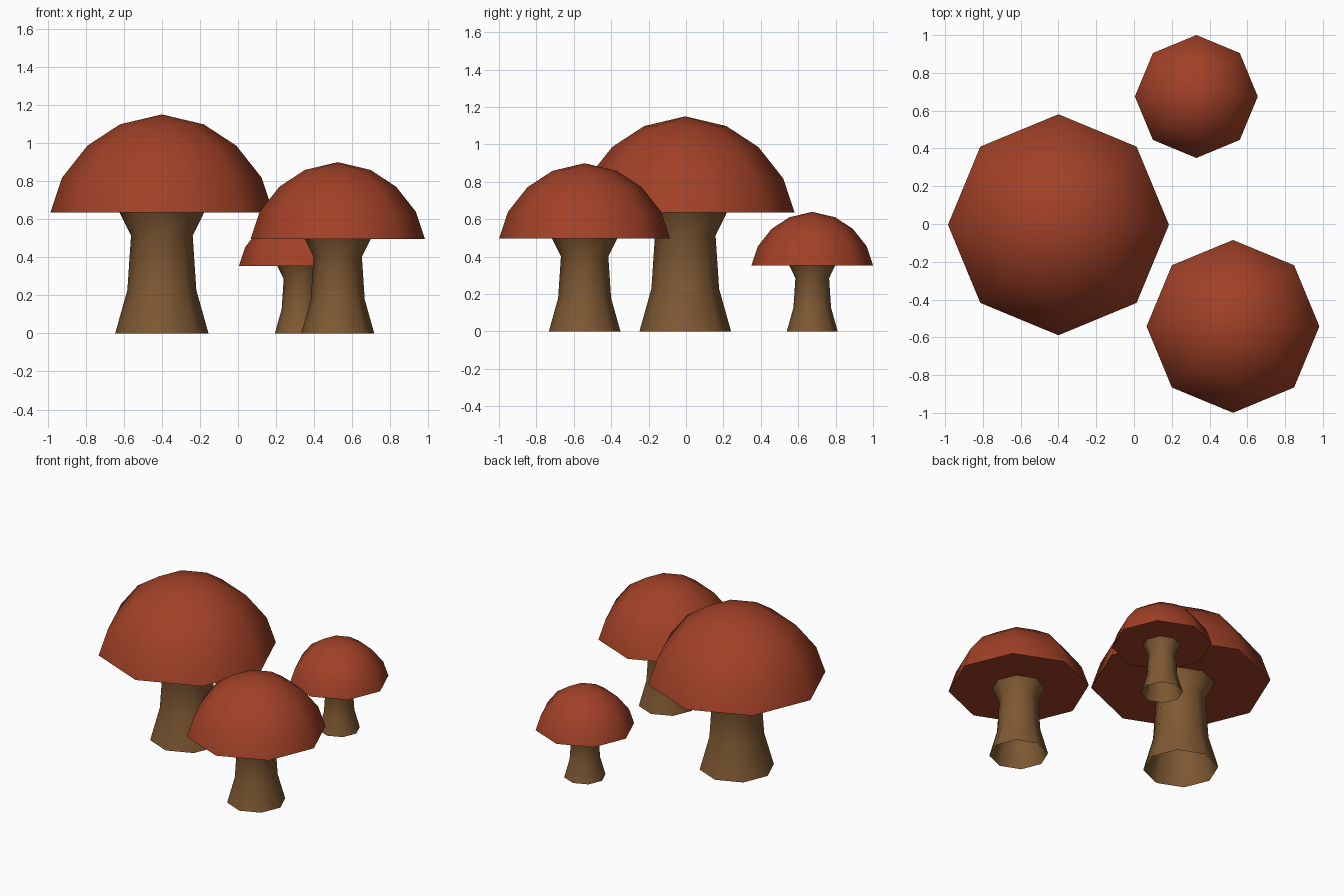
import bpy, bmesh, math

if "Cube" in bpy.data.objects:
    bpy.data.objects.remove(bpy.data.objects["Cube"])

SIDES = 8


def material(name, colour):
    m = bpy.data.materials.new(name)
    m.diffuse_color = (*colour, 1.0)
    m.use_nodes = True
    m.node_tree.nodes["Principled BSDF"].inputs["Base Color"].default_value = m.diffuse_color
    return m


cap_red = material("cap_red", (0.36, 0.053, 0.020))
stalk_brown = material("stalk_brown", (0.21, 0.100, 0.033))

# (radius, height) profiles of the largest mushroom
STALK = [(0.245, 0.0), (0.181, 0.228), (0.162, 0.513), (0.222, 0.635)]
CAP = [(0.585, 0.635), (0.524, 0.818), (0.391, 0.986), (0.220, 1.098)]
CAP_TOP = 1.15


def lathe(name, profile, mat, origin, scale, apex=None, floor=False):
    """Turn a profile into a smooth eight-sided shell."""
    bm = bmesh.new()
    rings = []
    for r, z in profile:
        rings.append([bm.verts.new((r * math.cos(2 * math.pi * i / SIDES),
                                    r * math.sin(2 * math.pi * i / SIDES), z))
                      for i in range(SIDES)])
    for low, high in zip(rings, rings[1:]):
        for i in range(SIDES):
            j = (i + 1) % SIDES
            bm.faces.new((low[i], low[j], high[j], high[i]))
    if apex is not None:
        tip = bm.verts.new((0, 0, apex))
        for i in range(SIDES):
            bm.faces.new((rings[-1][i], rings[-1][(i + 1) % SIDES], tip))
    for f in bm.faces:
        f.smooth = True
    # flat underside with a crisp rim
    if floor:
        under = bm.faces.new(rings[0][::-1])
        for e in under.edges:
            e.smooth = False
    mesh = bpy.data.meshes.new(name)
    bm.to_mesh(mesh)
    bm.free()
    mesh.materials.append(mat)
    ob = bpy.data.objects.new(name, mesh)
    ob.location = origin
    ob.scale = (scale,) * 3
    bpy.context.collection.objects.link(ob)


# Three mushrooms, each a scaled copy: open stalk tube plus closed cap
for label, x, y, s in (("large", -0.40, -0.004, 1.0),
                       ("medium", 0.524, -0.542, 0.782),
                       ("small", 0.33, 0.675, 0.556)):
    lathe(label + "_stalk", STALK, stalk_brown, (x, y, 0), s)
    lathe(label + "_cap", CAP, cap_red, (x, y, 0), s, apex=CAP_TOP, floor=True)
